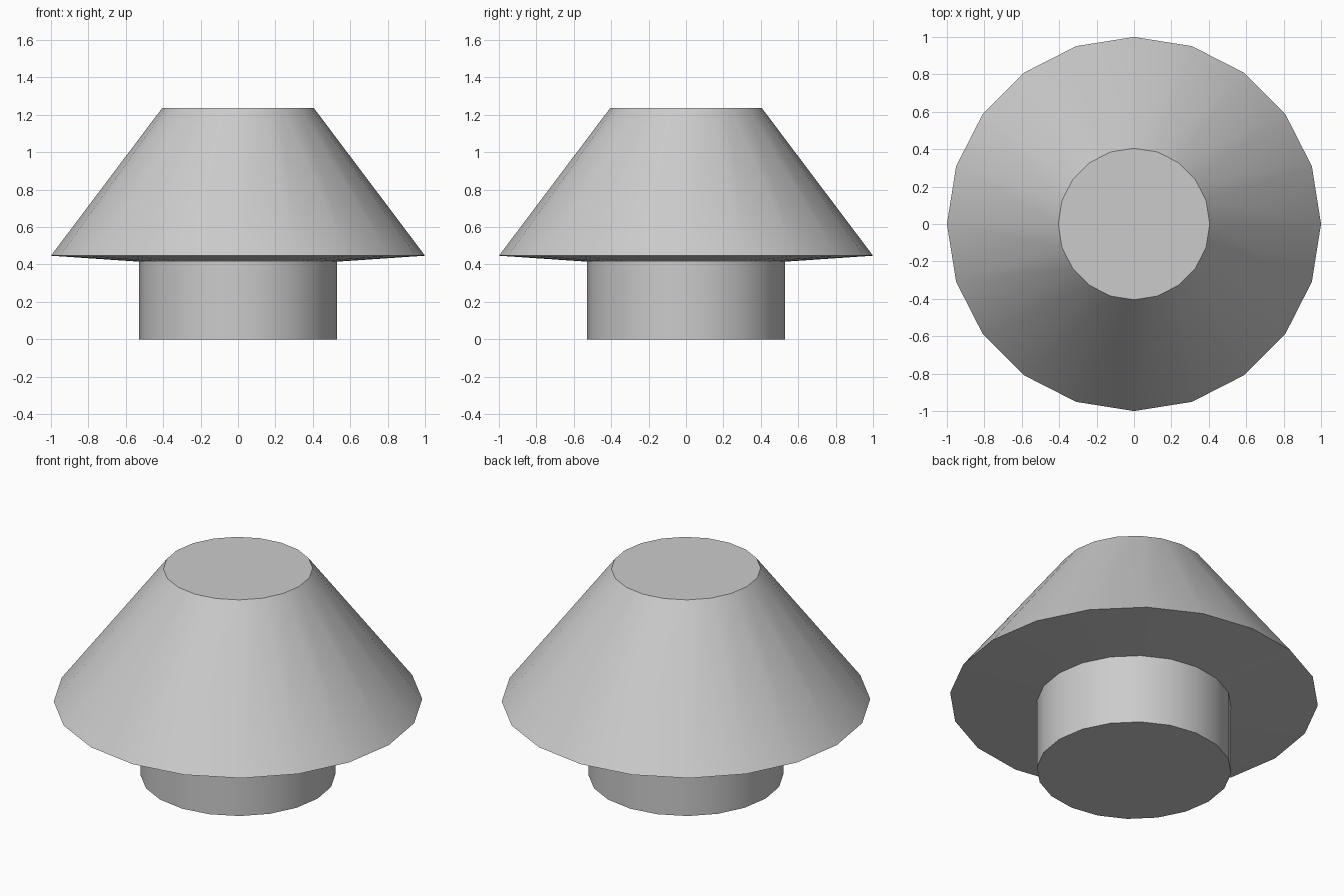
import bpy, bmesh, math

if "Cube" in bpy.data.objects:
    bpy.data.objects.remove(bpy.data.objects["Cube"])

SIDES = 20


def lathe(name, profile):
    """Revolve (radius, z) rings around z and cap both ends."""
    bm = bmesh.new()
    rings = []
    for r, z in profile:
        rings.append([bm.verts.new((r * math.cos(2 * math.pi * i / SIDES),
                                    r * math.sin(2 * math.pi * i / SIDES), z))
                      for i in range(SIDES)])
    for low, high in zip(rings, rings[1:]):
        for i in range(SIDES):
            j = (i + 1) % SIDES
            bm.faces.new((low[i], low[j], high[j], high[i]))
    bm.faces.new(rings[0][::-1])
    bm.faces.new(rings[-1])
    mesh = bpy.data.meshes.new(name)
    bm.to_mesh(mesh)
    bm.free()
    obj = bpy.data.objects.new(name, mesh)
    bpy.context.collection.objects.link(obj)
    bpy.ops.object.select_all(action='DESELECT')
    obj.select_set(True)
    bpy.context.view_layer.objects.active = obj
    bpy.ops.object.shade_smooth_by_angle(angle=math.radians(30))
    return obj


# Round stem, gently sloped underside, flared rim and flat-topped cone cap
lathe("stem_and_cap", [(0.528, 0), (0.528, 0.415), (1.0, 0.447), (0.405, 1.237)])
